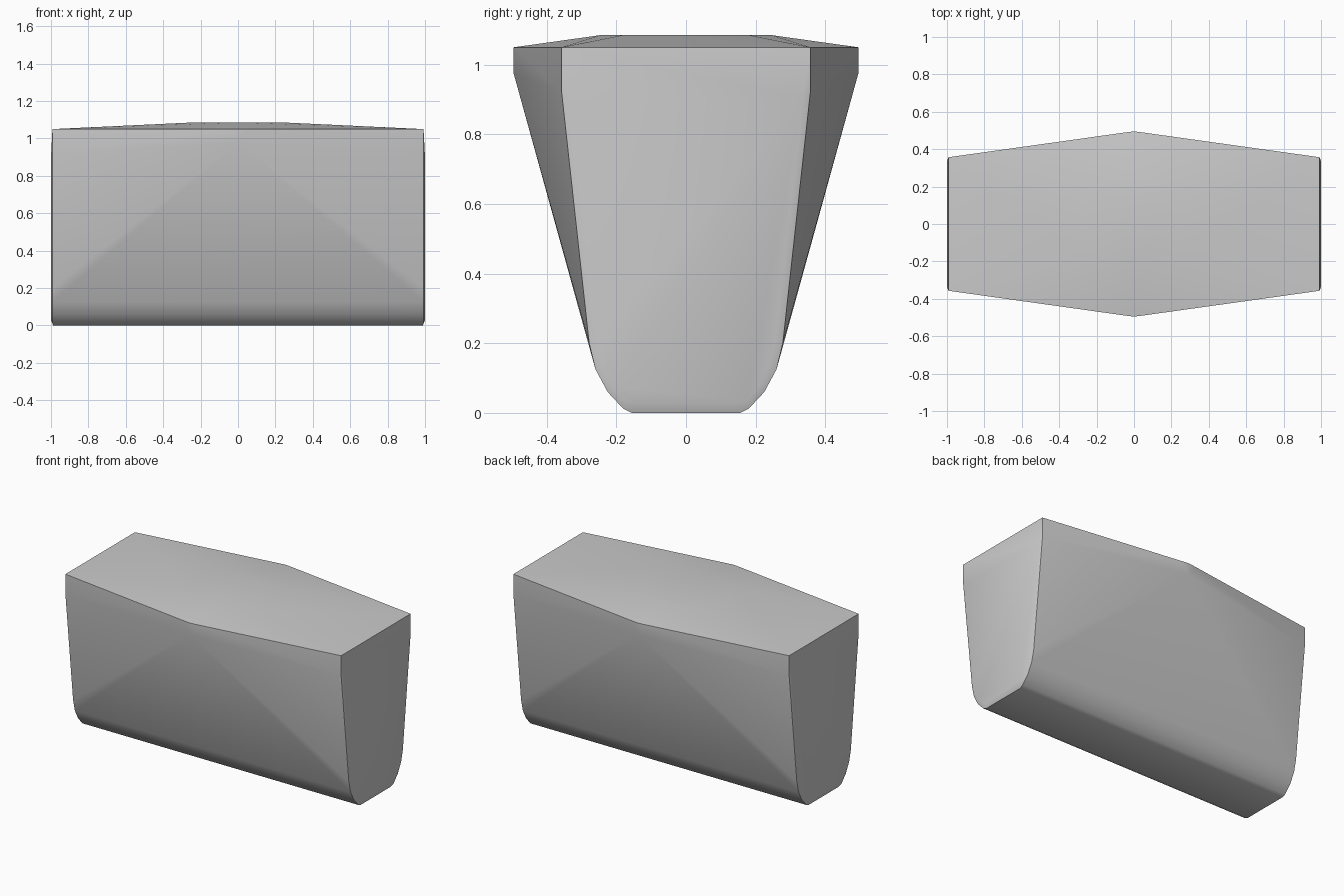
import bpy, bmesh, math

cube = bpy.data.objects.get("Cube")
if cube:
    bpy.data.objects.remove(cube)

# Half outline of the end cap as (y, z), from the flat base to the top rim
END = [(0.155, 0.0), (0.18, 0.012), (0.225, 0.06), (0.26, 0.125),
       (0.278, 0.2), (0.357, 0.92), (0.357, 1.05)]
# Slightly raised panel inside each end cap
PANEL = [(0.15, 0.03), (0.175, 0.035), (0.21, 0.075), (0.24, 0.14),
         (0.255, 0.21), (0.335, 0.9)]
# Bulge of the long walls at mid length as (x, y, z)
BULGE = [(0.0, 0.495, 0.975), (0.0, 0.495, 1.05), (0.05, 0.489, 1.05)]
# Shallow raised crown on top
CROWN = [(0.0, 0.245, 1.085), (0.25, 0.18, 1.085)]


def mirrored(points):
    """Repeat points in all four quadrants without duplicates."""
    return {(sx * x, sy * y, z) for x, y, z in points
            for sx in (-1, 1) for sy in (-1, 1)}


def end_x(z):
    return 0.988 if z < 0.01 else 0.992


points = [(end_x(z), y, z) for y, z in END]
points += [(1.0, y, z) for y, z in PANEL]
points += BULGE + CROWN

# Wrap the sections in one closed skin
bm = bmesh.new()
for p in sorted(mirrored(points)):
    bm.verts.new(p)
hull = bmesh.ops.convex_hull(bm, input=bm.verts[:])
unused = {g for g in hull["geom_interior"] + hull["geom_unused"]
          if isinstance(g, bmesh.types.BMVert)}
bmesh.ops.delete(bm, geom=list(unused), context="VERTS")
bmesh.ops.dissolve_limit(bm, angle_limit=math.radians(0.3),
                         verts=bm.verts[:], edges=bm.edges[:])
bmesh.ops.recalc_face_normals(bm, faces=bm.faces[:])

mesh = bpy.data.meshes.new("tapered_body")
bm.to_mesh(mesh)
bm.free()
body = bpy.data.objects.new("tapered_body", mesh)
bpy.context.collection.objects.link(body)

# Plain grey finish
grey = bpy.data.materials.new("plain_grey")
grey.use_nodes = True
colour = (0.6, 0.6, 0.6, 1.0)
grey.diffuse_color = colour
grey.node_tree.nodes["Principled BSDF"].inputs["Base Color"].default_value = colour
mesh.materials.append(grey)

# Soft walls, crisp rims
bpy.context.view_layer.objects.active = body
body.select_set(True)
bpy.ops.object.shade_smooth_by_angle(angle=math.radians(35))
